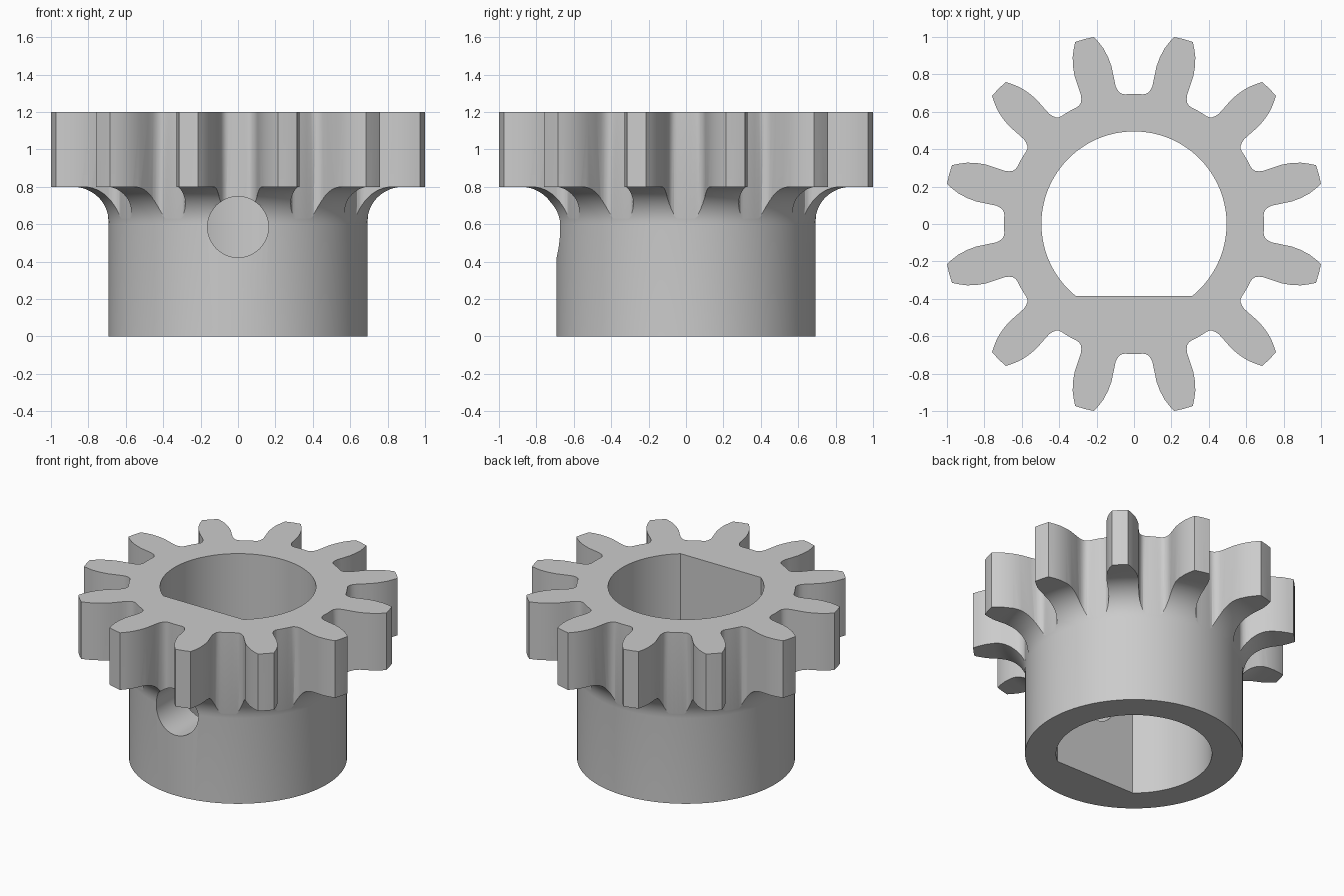
import bpy
import bmesh
import math

if "Cube" in bpy.data.objects:
    bpy.data.objects.remove(bpy.data.objects["Cube"])

steel = bpy.data.materials.new("grey_metal")
steel.diffuse_color = (0.6, 0.6, 0.6, 1)
steel.use_nodes = True
steel.node_tree.nodes["Principled BSDF"].inputs["Base Color"].default_value = steel.diffuse_color


def new_object(name, bm):
    bmesh.ops.recalc_face_normals(bm, faces=bm.faces)
    mesh = bpy.data.meshes.new(name)
    bm.to_mesh(mesh)
    bm.free()
    mesh.materials.append(steel)
    obj = bpy.data.objects.new(name, mesh)
    bpy.context.collection.objects.link(obj)
    return obj


def loft(name, rings):
    """Skin equal-length rings of points and cap both ends."""
    bm = bmesh.new()
    loops = [[bm.verts.new(p) for p in ring] for ring in rings]
    n = len(loops[0])
    for a, b in zip(loops, loops[1:]):
        for i in range(n):
            j = (i + 1) % n
            bm.faces.new((a[i], a[j], b[j], b[i]))
    bm.faces.new(loops[0][::-1])
    bm.faces.new(loops[-1])
    return new_object(name, bm)


def prism(name, outline, z0, z1):
    return loft(name, [[(x, y, z) for x, y in outline] for z in (z0, z1)])


def polar(r, deg):
    a = math.radians(deg)
    return r * math.cos(a), r * math.sin(a)


def combine(obj, other, operation):
    mod = obj.modifiers.new(operation.lower(), 'BOOLEAN')
    mod.object, mod.operation, mod.solver = other, operation, 'EXACT'
    bpy.context.view_layer.objects.active = obj
    bpy.ops.object.modifier_apply(modifier=mod.name)
    bpy.data.objects.remove(other)


# Turned blank: hub, concave fillet and gear disc
profile = [(0.692, 0.0), (0.692, 0.6)]
for k in range(1, 13):
    a = math.radians(90 * k / 12)
    profile.append((0.892 - 0.2 * math.cos(a), 0.6 + 0.2 * math.sin(a)))
profile += [(1.1, 0.8), (1.1, 1.2)]
SEG = 144
gear = loft("pinion_gear", [[(*polar(r, 360 * (i + 0.5) / SEG), z) for i in range(SEG)]
                            for r, z in profile])

# Tooth outline: radius and half angle from root to tip
flank = [(0.695, 13), (0.695, 11), (0.698, 9.8), (0.708, 8.7), (0.724, 7.9), (0.745, 7.4),
         (0.78, 7.2), (0.85, 6.9), (0.90, 6.2), (0.95, 5.2), (0.99, 4.0), (1.0225, 2.9)]
outline = []
for k in range(12):
    mid = 15 + 30 * k
    outline += [polar(r, mid - a) for r, a in flank]
    outline.append(polar(1.0235, mid))
    outline += [polar(r, mid + a) for r, a in reversed(flank)]
    outline.append(polar(0.695, mid + 15))
combine(gear, prism("tooth_outline", outline, -0.1, 1.3), 'INTERSECT')

# D-shaped shaft bore, flat on the front side
start = -math.degrees(math.asin(0.385 / 0.495))
sweep = 180 - 2 * start
bore = [polar(0.495, start + sweep * i / 96) for i in range(97)]
combine(gear, prism("bore_cutter", bore, -0.2, 1.4), 'DIFFERENCE')

# Set screw hole through the front wall
hole = [polar(0.163, 360 * i / 48) for i in range(48)]
screw = loft("screw_cutter", [[(x, y, z + 0.585) for x, z in hole] for y in (-0.9, -0.2)])
combine(gear, screw, 'DIFFERENCE')

# Smooth curved walls, keep machined edges crisp
bpy.ops.object.select_all(action='DESELECT')
gear.select_set(True)
bpy.context.view_layer.objects.active = gear
bpy.ops.object.shade_smooth_by_angle(angle=math.radians(30))
